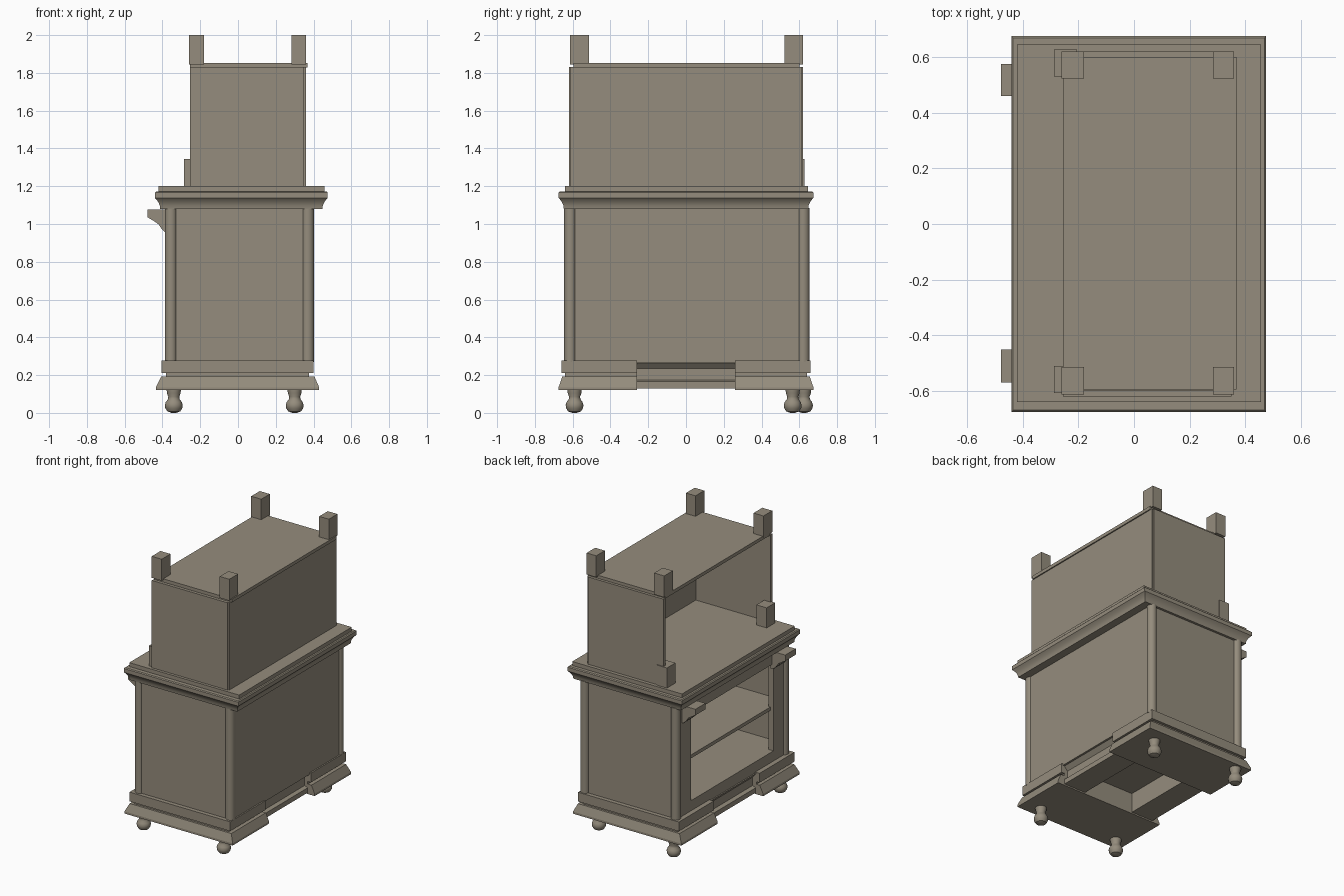
import bpy, bmesh, math

cube = bpy.data.objects.get("Cube")
if cube:
    bpy.data.objects.remove(cube, do_unlink=True)

# One flat colour for the whole cabinet
wood = bpy.data.materials.new("grey_brown_wood")
wood.use_nodes = True
colour = (0.30, 0.265, 0.205, 1)
wood.diffuse_color = colour
bsdf = wood.node_tree.nodes["Principled BSDF"]
bsdf.inputs["Base Color"].default_value = colour
bsdf.inputs["Roughness"].default_value = 0.8


def finish(name, bm, smooth=False):
    bmesh.ops.recalc_face_normals(bm, faces=bm.faces)
    mesh = bpy.data.meshes.new(name)
    bm.to_mesh(mesh)
    bm.free()
    mesh.materials.append(wood)
    obj = bpy.data.objects.new(name, mesh)
    bpy.context.collection.objects.link(obj)
    if smooth:
        bpy.ops.object.select_all(action="DESELECT")
        obj.select_set(True)
        bpy.context.view_layer.objects.active = obj
        bpy.ops.object.shade_smooth_by_angle(angle=math.radians(35))
    return obj


def skin(bm, rings):
    """Join equal rings of points into a closed solid."""
    rows = [[bm.verts.new(p) for p in ring] for ring in rings]
    for a, b in zip(rows, rows[1:]):
        for i in range(len(a)):
            j = (i + 1) % len(a)
            bm.faces.new((a[i], a[j], b[j], b[i]))
    bm.faces.new(rows[0][::-1])
    bm.faces.new(rows[-1])


def moulding(name, sections, smooth=False):
    """Stack rectangles given as (x0, x1, y0, y1, z)."""
    bm = bmesh.new()
    skin(bm, [[(x0, y0, z), (x1, y0, z), (x1, y1, z), (x0, y1, z)]
              for x0, x1, y0, y1, z in sections])
    return finish(name, bm, smooth)


def box(name, x0, x1, y0, y1, z0, z1):
    return moulding(name, [(x0, x1, y0, y1, z0), (x0, x1, y0, y1, z1)])


def prism(name, outline, y0, y1):
    """Extrude an x-z outline along y."""
    bm = bmesh.new()
    skin(bm, [[(x, y, z) for x, z in outline] for y in (y0, y1)])
    return finish(name, bm)


def turned(name, x, y, profile, sides=24):
    """Turn a (radius, z) profile about a vertical axis."""
    bm = bmesh.new()
    skin(bm, [[(x + r * math.cos(math.tau * i / sides),
                y + r * math.sin(math.tau * i / sides), z)
               for i in range(sides)] for r, z in profile])
    return finish(name, bm, True)


# Turned ball feet; one stands slightly further in
foot_profile = [(0.012, 0), (0.034, 0.008), (0.045, 0.025), (0.047, 0.042),
                (0.042, 0.058), (0.031, 0.072), (0.029, 0.085),
                (0.036, 0.105), (0.038, 0.125)]
for name, x, y in [("foot_front_right", -0.34, -0.59), ("foot_front_left", 0.3, -0.59),
                   ("foot_back_right", -0.34, 0.625), ("foot_back_left", 0.3, 0.565)]:
    turned(name, x, y, foot_profile)

# Stepped base blocks at both ends
for side, s in (("front", -1), ("back", 1)):
    def step(x0, x1, outer, z):
        return (x0, x1, *sorted((s * 0.26, s * outer)), z)
    moulding("plinth_" + side, [step(-0.435, 0.43, 0.675, 0.12), step(-0.435, 0.43, 0.675, 0.135),
                                step(-0.407, 0.405, 0.655, 0.192)])
    moulding("base_neck_" + side, [step(-0.38, 0.375, 0.64, 0.19), step(-0.38, 0.375, 0.64, 0.212)])
    moulding("base_ledge_" + side, [step(-0.405, 0.4, 0.66, 0.21), step(-0.405, 0.4, 0.66, 0.277)])

# Recessed rails joining the base blocks
rail = [(0.2, 0.13), (0.375, 0.13), (0.375, 0.165), (0.35, 0.175),
        (0.35, 0.235), (0.38, 0.27), (0.2, 0.27)]
prism("base_rail_left", rail, -0.27, 0.27)
prism("base_rail_right", [(-x, z) for x, z in rail], -0.27, 0.27)

# Lower cabinet carcass, open towards -x
for side, s in (("front", -1), ("back", 1)):
    box("end_panel_" + side, -0.36, 0.375, *sorted((s * 0.605, s * 0.63)), 0.27, 1.085)
    box("stile_" + side, -0.37, -0.33, *sorted((s * 0.47, s * 0.61)), 0.27, 1.085)
box("closed_panel", 0.365, 0.39, -0.615, 0.615, 0.265, 1.085)
box("cabinet_floor", -0.37, 0.37, -0.61, 0.61, 0.27, 0.35)
box("top_rail", -0.37, -0.33, -0.61, 0.61, 0.98, 1.085)
box("middle_shelf", -0.345, 0.37, -0.61, 0.61, 0.635, 0.66)

# Round corner columns
for x in (-0.355, 0.37):
    for y in (-0.613, 0.622):
        turned("corner_column", x, y, [(0.032, 0.27), (0.032, 1.085)])

# Curved brackets below the worktop
bracket = [(-0.36, 1.078), (-0.478, 1.078), (-0.478, 1.035), (-0.445, 1.015),
           (-0.42, 0.998), (-0.405, 0.975), (-0.385, 0.955), (-0.36, 0.95)]
prism("bracket_front", bracket, -0.57, -0.45)
prism("bracket_back", bracket, 0.46, 0.575)

# Worktop with coved edge and a raised upper slab
cove = [(0.028, 1.08), (0.026, 1.098), (0.018, 1.116), (0.008, 1.13), (0, 1.138),
        (0, 1.166), (0.006, 1.172)]
moulding("worktop_moulding", [(-0.44 + d, 0.475 - d, -0.675 + d, 0.675 - d, z)
                              for d, z in cove], True)
box("worktop_slab", -0.42, 0.457, -0.64, 0.645, 1.17, 1.2)

# Upper cabinet, open towards -x
box("upper_end_front", -0.255, 0.35, -0.62, -0.598, 1.195, 1.83)
box("upper_end_back", -0.255, 0.35, 0.598, 0.62, 1.195, 1.83)
box("upper_closed_panel", 0.34, 0.36, -0.612, 0.612, 1.195, 1.83)
box("upper_top", -0.255, 0.368, -0.595, 0.6, 1.828, 1.852)

# Square posts on the roof and short blocks on the worktop
for x0, x1 in ((-0.26, -0.18), (0.283, 0.36)):
    box("roof_post_front", x0, x1, -0.613, -0.513, 1.845, 2.0)
    box("roof_post_back", x0, x1, 0.522, 0.62, 1.845, 2.0)
box("corner_block_front", -0.287, -0.205, -0.607, -0.51, 1.195, 1.345)
box("corner_block_back", -0.287, -0.205, 0.53, 0.627, 1.195, 1.345)
